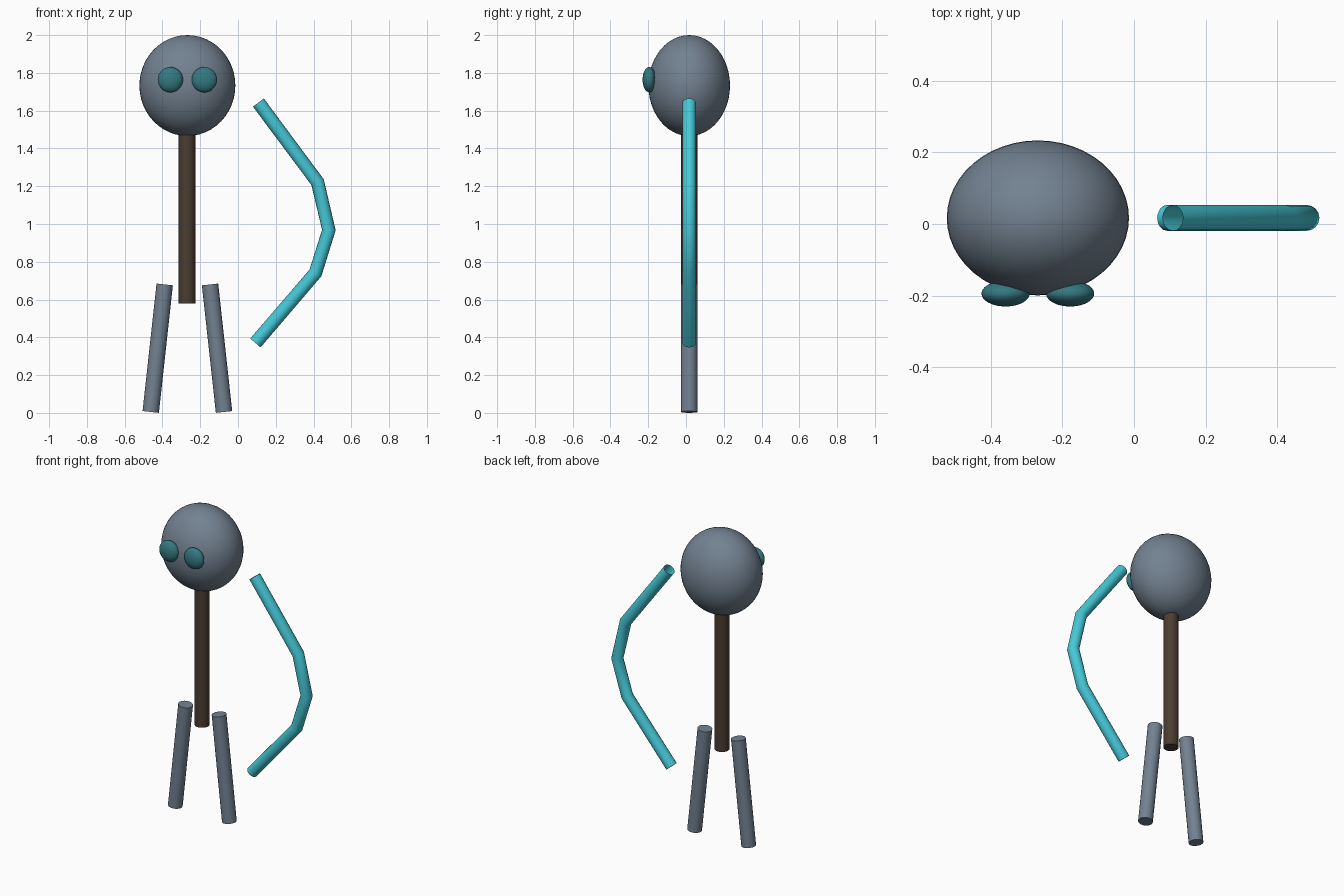
import bpy
import math
from mathutils import Vector

if "Cube" in bpy.data.objects:
    bpy.data.objects.remove(bpy.data.objects["Cube"])

CX, CY = -0.268, 0.017  # centre line of the figure


def material(name, rgb):
    m = bpy.data.materials.new(name)
    m.diffuse_color = (*rgb, 1)
    m.use_nodes = True
    m.node_tree.nodes["Principled BSDF"].inputs["Base Color"].default_value = m.diffuse_color
    return m


slate = material("slate", (0.17, 0.22, 0.28))
brown = material("brown", (0.07, 0.046, 0.03))
teal = material("teal", (0.035, 0.19, 0.22))
cyan = material("cyan", (0.06, 0.58, 0.68))


def finish(name, mat):
    ob = bpy.context.object
    ob.name = name
    ob.data.materials.append(mat)
    bpy.ops.object.shade_smooth_by_angle(angle=math.radians(30))
    return ob


def ellipsoid(name, centre, radii, mat):
    bpy.ops.mesh.primitive_uv_sphere_add(segments=48, ring_count=24, location=centre)
    bpy.context.object.scale = radii
    bpy.ops.object.transform_apply(location=False, rotation=False, scale=True)
    return finish(name, mat)


def rod(name, a, b, radius, mat):
    a, b = Vector(a), Vector(b)
    bpy.ops.mesh.primitive_cylinder_add(vertices=32, radius=radius,
                                        depth=(b - a).length, location=(a + b) / 2)
    bpy.context.object.rotation_euler = (b - a).to_track_quat('Z', 'Y').to_euler()
    return finish(name, mat)


# Head and body
ellipsoid("head", (CX, CY, 1.733), (0.254, 0.216, 0.267), slate)
rod("body", (CX - 0.002, CY, 0.58), (CX - 0.002, CY, 1.55), 0.044, brown)

# Eyes and legs, mirrored about the figure's centre line
for side, s in (("left", -1), ("right", 1)):
    ellipsoid(side + "_eye", (CX + s * 0.09, -0.194, 1.764), (0.067, 0.036, 0.067), teal)
    rod(side + "_leg", (CX + s * 0.194, CY, 0.005), (CX + s * 0.12, CY, 0.68), 0.0435, slate)

# Bent, open-ended tube standing beside the figure
path = [(0.108, 1.643), (0.421, 1.222), (0.481, 0.968), (0.41, 0.741), (0.092, 0.370)]
curve = bpy.data.curves.new("bow", 'CURVE')
curve.dimensions = '3D'
curve.bevel_depth = 0.036
curve.bevel_resolution = 6
spline = curve.splines.new('POLY')
spline.points.add(len(path) - 1)
for p, (x, z) in zip(spline.points, path):
    p.co = (x, CY, z, 1)
bow = bpy.data.objects.new("bow", curve)
bpy.context.collection.objects.link(bow)
bpy.ops.object.select_all(action='DESELECT')
bow.select_set(True)
bpy.context.view_layer.objects.active = bow
bpy.ops.object.convert(target='MESH')
finish("bow", cyan)
